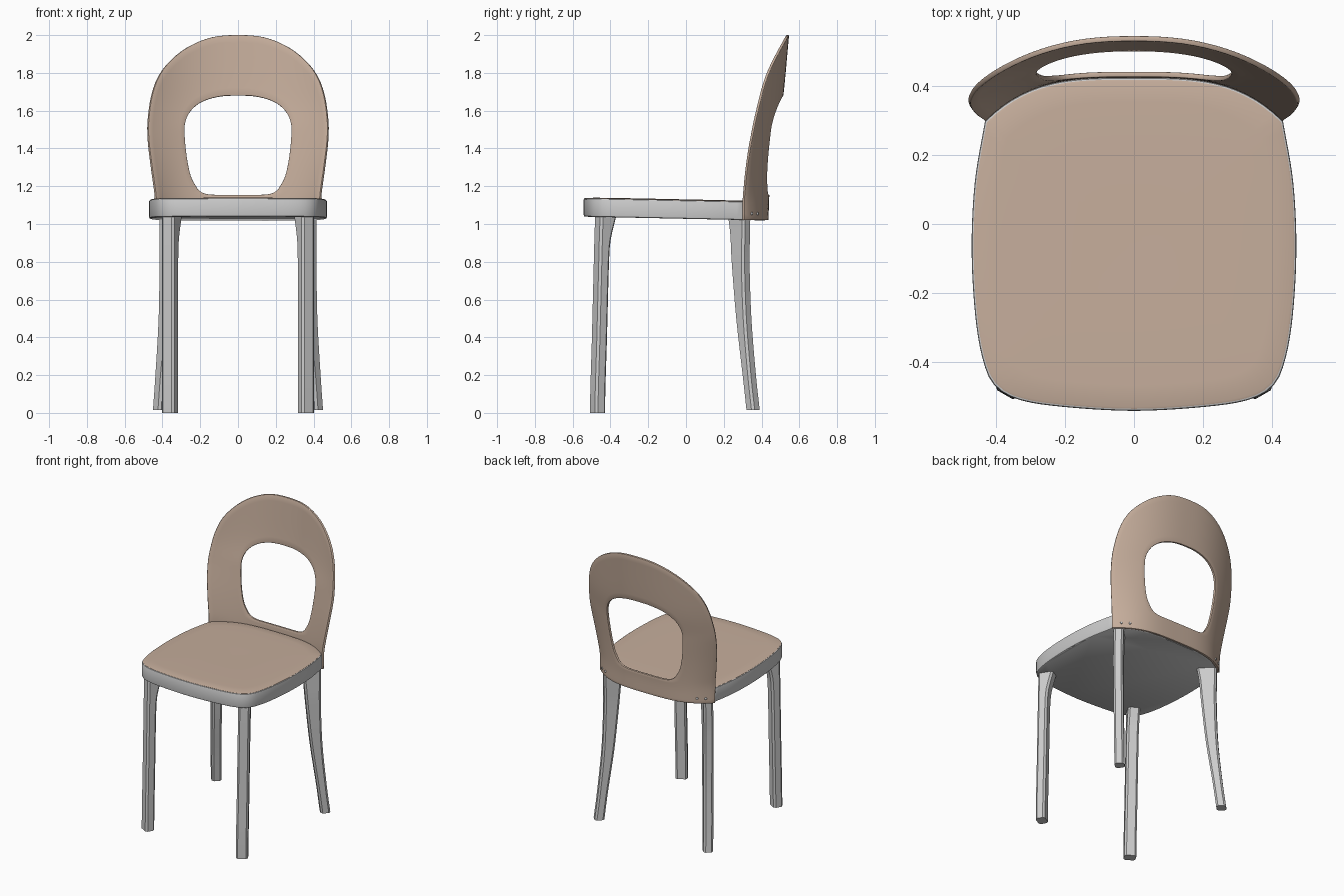
import bpy, bmesh, math
from mathutils import Vector

if "Cube" in bpy.data.objects:
    bpy.data.objects.remove(bpy.data.objects["Cube"])

brown = bpy.data.materials.new("brown_panel")
brown.diffuse_color = (0.56, 0.42, 0.33, 1)
brown.use_nodes = True
brown.node_tree.nodes["Principled BSDF"].inputs["Base Color"].default_value = brown.diffuse_color


def spline(points, n):
    """Catmull-Rom through points, resampled to n + 1 even steps; mirrored tangent at x = 0."""
    p = [Vector(q) for q in points]

    def ghost(a, b):
        if abs(a[0]) < 1e-6:
            return Vector([-b[0]] + list(b[1:]))
        return a * 2 - b
    p = [ghost(p[0], p[1])] + p + [ghost(p[-1], p[-2])]
    dense = []
    for a, b, c, d in zip(p, p[1:], p[2:], p[3:]):
        for k in range(20):
            t = k / 20
            dense.append((b * 2 + (c - a) * t + (a * 2 - b * 5 + c * 4 - d) * t * t
                          + (b * 3 - a - c * 3 + d) * t ** 3) * 0.5)
    dense.append(p[-2])
    dist = [0]
    for a, b in zip(dense, dense[1:]):
        dist.append(dist[-1] + (b - a).length)
    out, j = [], 0
    for i in range(n + 1):
        s = dist[-1] * i / n
        while j < len(dist) - 2 and dist[j + 1] < s:
            j += 1
        f = (s - dist[j]) / max(dist[j + 1] - dist[j], 1e-9)
        out.append(dense[j].lerp(dense[j + 1], min(f, 1)))
    return out


def make(name, verts, faces, mat=None):
    me = bpy.data.meshes.new(name)
    me.from_pydata(verts, [], faces)
    bm = bmesh.new()
    bm.from_mesh(me)
    bmesh.ops.recalc_face_normals(bm, faces=bm.faces)
    bm.to_mesh(me)
    bm.free()
    ob = bpy.data.objects.new(name, me)
    bpy.context.collection.objects.link(ob)
    if mat:
        me.materials.append(mat)
    bpy.ops.object.select_all(action='DESELECT')
    bpy.context.view_layer.objects.active = ob
    ob.select_set(True)
    bpy.ops.object.shade_smooth_by_angle(angle=math.radians(35))
    return ob


def loft(name, rings, mat=None):
    """Skin closed rings of equal length and cap both ends."""
    n = len(rings[0])
    verts = [v for r in rings for v in r]
    faces = [(i * n + j, i * n + (j + 1) % n, (i + 1) * n + (j + 1) % n, (i + 1) * n + j)
             for i in range(len(rings) - 1) for j in range(n)]
    last = (len(rings) - 1) * n
    faces += [tuple(range(n)), tuple(range(last, last + n))]
    return make(name, verts, faces, mat)


# Seat outline: front and side curve, then the curve that follows the backrest
side = spline([(0, -.543), (.2, -.532), (.33, -.512), (.40, -.475), (.435, -.41),
               (.46, -.28), (.472, -.08), (.463, .12), (.433, .30)], 40)
half = [(p.x, p.y) for p in side]
for i in range(1, 17):
    x = .433 * (1 - i / 16)
    half.append((x, .425 - .125 * (x / .433) ** 3.4))
outline = half + [(-x, y) for x, y in reversed(half[1:-1])]


def seat_ring(scale, z):
    return [(x * scale, (y + .05) * scale - .05, z - .021 * (y * scale + .5)) for x, y in outline]


loft("seat_frame", [seat_ring(s, z) for s, z in
                    [(.985, 1.038), (.994, 1.041), (.998, 1.05), (.998, 1.128), (.994, 1.133), (.985, 1.135)]])
loft("seat_panel", [seat_ring(s, z) for s, z in
                    [(.986, 1.125), (.986, 1.136), (.975, 1.138), (.85, 1.140), (.6, 1.141),
                     (.3, 1.1415), (.05, 1.1415)]], brown)

# Backrest: bent shell with an opening
centre = spline([(1.02, .43), (1.14, .433), (1.3, .45), (1.5, .48), (1.68, .508), (2.0, .538)], 60)


def back_y(x, z):
    for a, b in zip(centre, centre[1:]):
        if z <= b.x:
            break
    c = a.y + (b.y - a.y) * (z - a.x) / (b.x - a.x)
    t = min(max((z - 1.14) / .36, 0), 1)
    return c - .125 * (abs(x) / (.433 + .045 * t)) ** (3.4 - t)


outer = spline([(0, 2.0), (.13, 1.99), (.24, 1.95), (.33, 1.89), (.41, 1.80), (.455, 1.69), (.476, 1.55),
                (.475, 1.44), (.457, 1.29), (.438, 1.15), (.434, 1.02)], 36)
outer += [Vector((.434 * (1 - i / 14), 1.02)) for i in range(1, 15)]
hole = spline([(0, 1.68), (.10, 1.674), (.19, 1.647), (.25, 1.60), (.28, 1.54), (.284, 1.47), (.272, 1.35),
               (.25, 1.25), (.215, 1.185)], 36)
hole += spline([(.215, 1.185), (.19, 1.166), (.15, 1.156), (.08, 1.154), (0, 1.154)], 14)[1:]
R, n = 8, len(outer)
verts = []
for r in range(R + 1):
    for a, b in zip(outer, hole):
        p = a.lerp(b, r / R)
        verts.append((p.x, back_y(p.x, p.y), p.y))
faces = [(r * n + i, r * n + i + 1, (r + 1) * n + i + 1, (r + 1) * n + i)
         for r in range(R) for i in range(n - 1)]
back = make("backrest", verts, faces, brown)
m = back.modifiers.new("mirror", 'MIRROR')
m.use_clip = True
s = back.modifiers.new("thickness", 'SOLIDIFY')
s.thickness, s.offset = .015, 0
b = back.modifiers.new("soft_edge", 'BEVEL')
b.width, b.segments, b.angle_limit = .003, 2, math.radians(50)


# Legs: chamfered sections (z, outer face x, outer face y, depth), flaring inwards at the top
def leg(name, sections, direction, width, sx):
    out = Vector(direction).normalized()
    tan = Vector((-out.y, out.x))
    rings = []
    for z, ox, oy, d in spline(sections, 24):
        w, c = width / 2, .012
        ring = []
        for u, v in [(w - c, 0), (w, c), (w, d - c), (w - c, d), (c - w, d), (-w, d - c), (-w, c), (c - w, 0)]:
            p = Vector((ox, oy)) + tan * u - out * v
            ring.append((p.x * sx, p.y, z))
        rings.append(ring)
    loft(name, rings)


front = [(0, .375, -.495, .062), (.4, .375, -.485, .062), (.8, .375, -.475, .063),
         (.92, .375, -.472, .070), (.98, .375, -.47, .084), (1.045, .375, -.468, .10)]
rear = [(.015, .437, .377, .0615), (.2, .424, .357, .062), (.5, .407, .333, .076),
        (.8, .402, .323, .096), (.94, .402, .326, .110), (1.03, .402, .327, .126)]
for sx, tag in ((1, "right"), (-1, "left")):
    leg("front_leg_" + tag, front, (.5, -.86), .076, sx)
    leg("rear_leg_" + tag, rear, (1, 1), .0615, sx)
    # Screw heads on the lower backrest
    for i, x in enumerate((.345, .39)):
        bpy.ops.mesh.primitive_uv_sphere_add(segments=12, ring_count=6, radius=.008,
                                             location=(sx * (x + .004), back_y(x, 1.055) + .005, 1.055))
        bpy.context.object.name = f"screw_{tag}_{i + 1}"
        bpy.ops.object.shade_smooth_by_angle()
